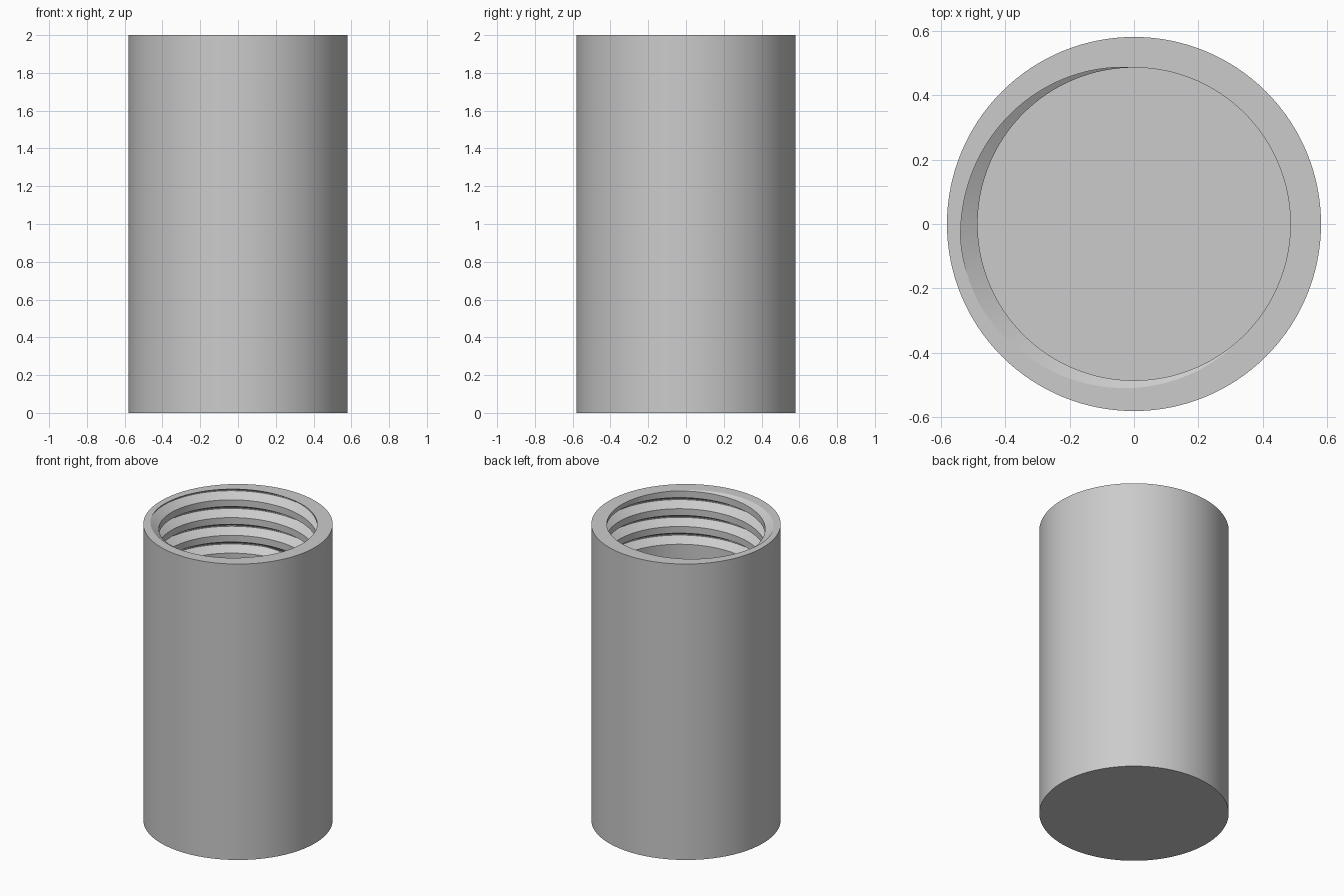
import bpy
import bmesh
import math

cube = bpy.data.objects.get("Cube")
if cube:
    bpy.data.objects.remove(cube, do_unlink=True)

OUTER, BORE, ROOT = 0.58, 0.485, 0.54
HEIGHT, FLOOR = 2.0, 0.1
PITCH, COLUMNS = 0.12, 128
# groove section: height above its lower edge, and depth share
GROOVE = [(0.0, 0), (0.036, 1), (0.043, 1), (0.075, 0)]


def wall_column(turn):
    """Points up the threaded bore at one angle, cut off at the rim."""
    points = []
    for k in range(3, -2, -1):
        along = turn - k
        depth = (ROOT - BORE) * min(1, max(0, (along + 2.8) * 10))
        low = HEIGHT - GROOVE[-1][0] + PITCH * (along - 0.25)
        points += [(low + dz, BORE + depth * share) for dz, share in GROOVE]
    cut = []
    for i, (z, r) in enumerate(points):
        if z > HEIGHT:
            z0, r0 = cut[-1]
            if z0 < HEIGHT:
                zp, rp = points[i - 1]
                r = rp + (r - rp) * (HEIGHT - zp) / (z - zp)
            else:
                r = r0
            z = HEIGHT
        cut.append((z, r))
    return cut


bm = bmesh.new()


def vert(turn, r, z):
    a = math.tau * turn
    return bm.verts.new((r * math.cos(a), r * math.sin(a), z))


base, lip, floor, wall = [], [], [], []
for j in range(COLUMNS):
    t = j / COLUMNS
    base.append(vert(t, OUTER, 0))
    lip.append(vert(t, OUTER, HEIGHT))
    floor.append(vert(t, BORE, FLOOR))
    wall.append([vert(t, r, z) for z, r in wall_column(t)])

last = len(wall[0]) - 1
for j in range(COLUMNS):
    n = (j + 1) % COLUMNS
    # the helix climbs by one groove where the turn closes
    step = len(GROOVE) if n == 0 else 0
    here, there = wall[j], wall[n]
    bm.faces.new((base[j], base[n], lip[n], lip[j]))
    bm.faces.new((lip[j], lip[n], there[last], here[last]))
    bm.faces.new([here[0], floor[j], floor[n]] + there[:step + 1])
    for i in range(last):
        a, b = min(i + step, last), min(i + step + 1, last)
        ring = [here[i], there[a], there[b], here[i + 1]]
        if a == b:
            ring.pop(2)
        bm.faces.new(ring)
bm.faces.new(base[::-1])
bm.faces.new(floor)

bmesh.ops.remove_doubles(bm, verts=bm.verts, dist=0.0001)
bmesh.ops.dissolve_degenerate(bm, edges=bm.edges, dist=0.0001)
bmesh.ops.recalc_face_normals(bm, faces=bm.faces)

mesh = bpy.data.meshes.new("threaded_container")
bm.to_mesh(mesh)
bm.free()

# single plain grey
grey = bpy.data.materials.new("plain_grey")
grey.use_nodes = True
color = (0.6, 0.6, 0.6, 1)
grey.diffuse_color = color
grey.node_tree.nodes["Principled BSDF"].inputs["Base Color"].default_value = color
mesh.materials.append(grey)

body = bpy.data.objects.new("threaded_container", mesh)
bpy.context.collection.objects.link(body)
bpy.ops.object.select_all(action="DESELECT")
body.select_set(True)
bpy.context.view_layer.objects.active = body
bpy.ops.object.shade_smooth_by_angle(angle=math.radians(25))
